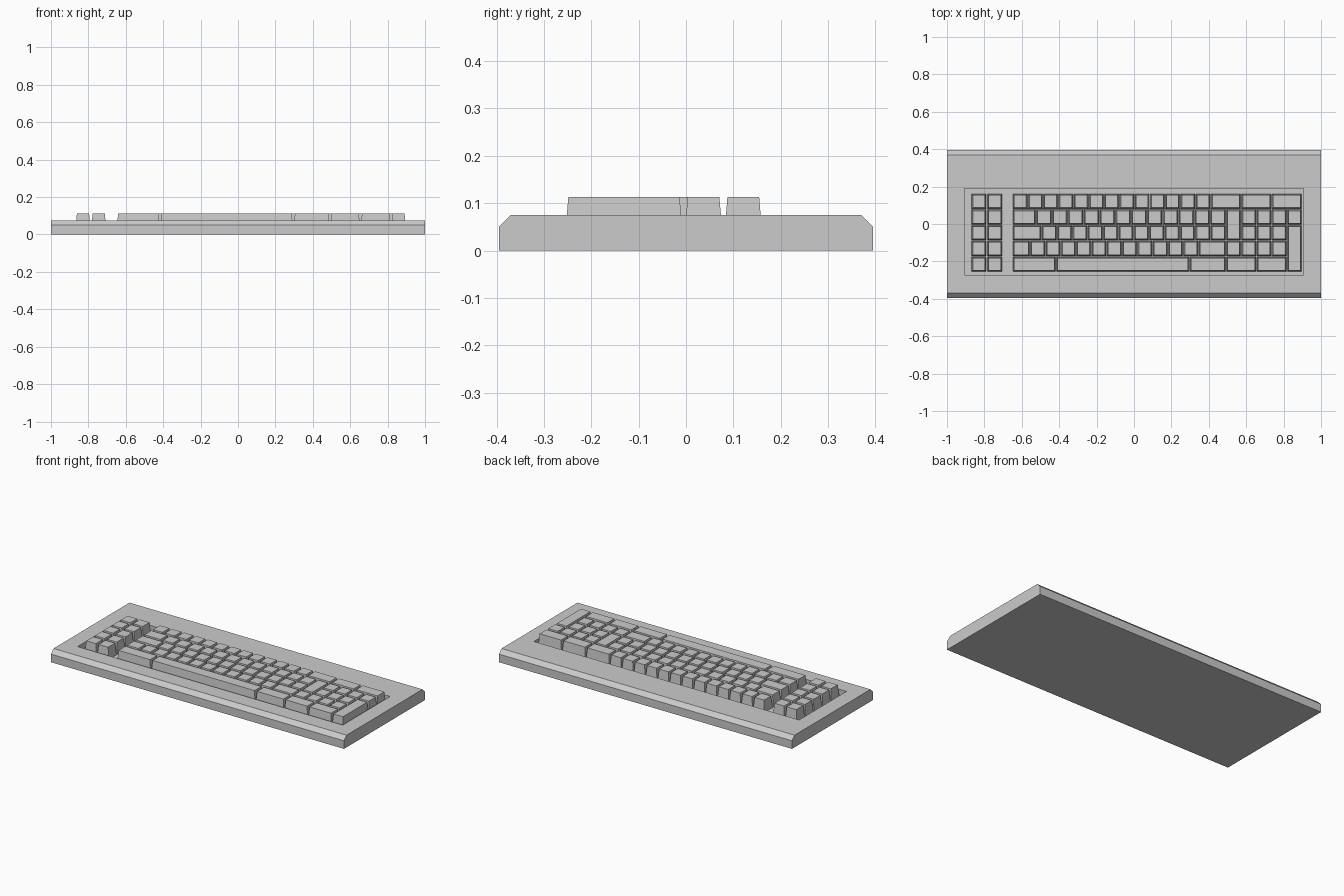
import bpy, bmesh

if "Cube" in bpy.data.objects:
    bpy.data.objects.remove(bpy.data.objects["Cube"])

FLOOR, TOP = 0.04, 0.113      # recess floor and key top heights
U, ROW = 0.0815, 0.084        # key pitch across and between rows
X0, Y0 = -0.6495, 0.163       # back left corner of the main key block


def make_object(name, bm):
    bmesh.ops.recalc_face_normals(bm, faces=bm.faces)
    mesh = bpy.data.meshes.new(name)
    bm.to_mesh(mesh)
    bm.free()
    ob = bpy.data.objects.new(name, mesh)
    bpy.context.collection.objects.link(ob)
    return ob


def frustum(name, x0, x1, y0, y1, z0, z1, taper=0.0):
    """Box whose top is smaller than its base by taper on every side."""
    bm = bmesh.new()
    rings = []
    for z, t in ((z0, 0), (z1, taper)):
        rings.append([bm.verts.new(p) for p in (
            (x0 + t, y0 + t, z), (x1 - t, y0 + t, z),
            (x1 - t, y1 - t, z), (x0 + t, y1 - t, z))])
    low, high = rings
    bm.faces.new(low)
    bm.faces.new(high)
    for i in range(4):
        j = (i + 1) % 4
        bm.faces.new((low[i], low[j], high[j], high[i]))
    return make_object(name, bm)


def key(name, left, right, row, rows=1):
    """Tapered key between two x edges, spanning one or more rows."""
    g = 0.0025
    back = Y0 - row * ROW
    return frustum(name, left + g, right - g, back - rows * ROW + g, back - g,
                   FLOOR, TOP, 0.006)


# Case: chamfered side profile extruded along x
bm = bmesh.new()
profile = [(-0.395, 0), (0.395, 0), (0.395, 0.05), (0.37, 0.075),
           (-0.37, 0.075), (-0.395, 0.05)]
face = bm.faces.new([bm.verts.new((-1, y, z)) for y, z in profile])
ext = bmesh.ops.extrude_face_region(bm, geom=[face])
bmesh.ops.translate(bm, vec=(2, 0, 0),
                    verts=[v for v in ext["geom"] if isinstance(v, bmesh.types.BMVert)])
case = make_object("case", bm)

# Sunken key well
cutter = frustum("key_well_cutter", -0.905, 0.905, -0.272, 0.19, FLOOR, 0.2)
cutter.hide_render = True
mod = case.modifiers.new("key_well", "BOOLEAN")
mod.operation = "DIFFERENCE"
mod.solver = "EXACT"
mod.object = cutter
bpy.context.view_layer.objects.active = case
bpy.ops.object.modifier_apply(modifier=mod.name)
bpy.data.objects.remove(cutter)

# Function keys: two columns of five
for col in range(2):
    for row in range(5):
        x = -0.870 + col * 0.084
        key("function_key", x, x + 0.0825, row)


# Main block: each row is a list of (start, end, number of equal keys) in units
layout = [
    [(0, 13, 13), (13, 15, 1), (15, 19, 2)],
    [(0, 1.55, 1), (1.55, 14, 12), (15, 19, 4)],
    [(0, 1.9, 1), (1.9, 14, 12), (15, 18, 3)],
    [(0, 1.15, 1), (1.15, 12.2, 11), (12.2, 14, 1), (14, 18, 4)],
    [(0, 2.85, 1), (2.85, 11.6, 1), (11.6, 14, 1), (14, 18, 2)],
]
for row, groups in enumerate(layout):
    for start, end, count in groups:
        w = (end - start) / count * U
        for i in range(count):
            left = X0 + start * U + i * w
            key(f"key_row_{row + 1}", left, left + w, row)

# Tall keys spanning several rows
key("enter_key", X0 + 14 * U, X0 + 15 * U, 1, 2)
key("plus_key", X0 + 18 * U, X0 + 19 * U, 2, 3)
